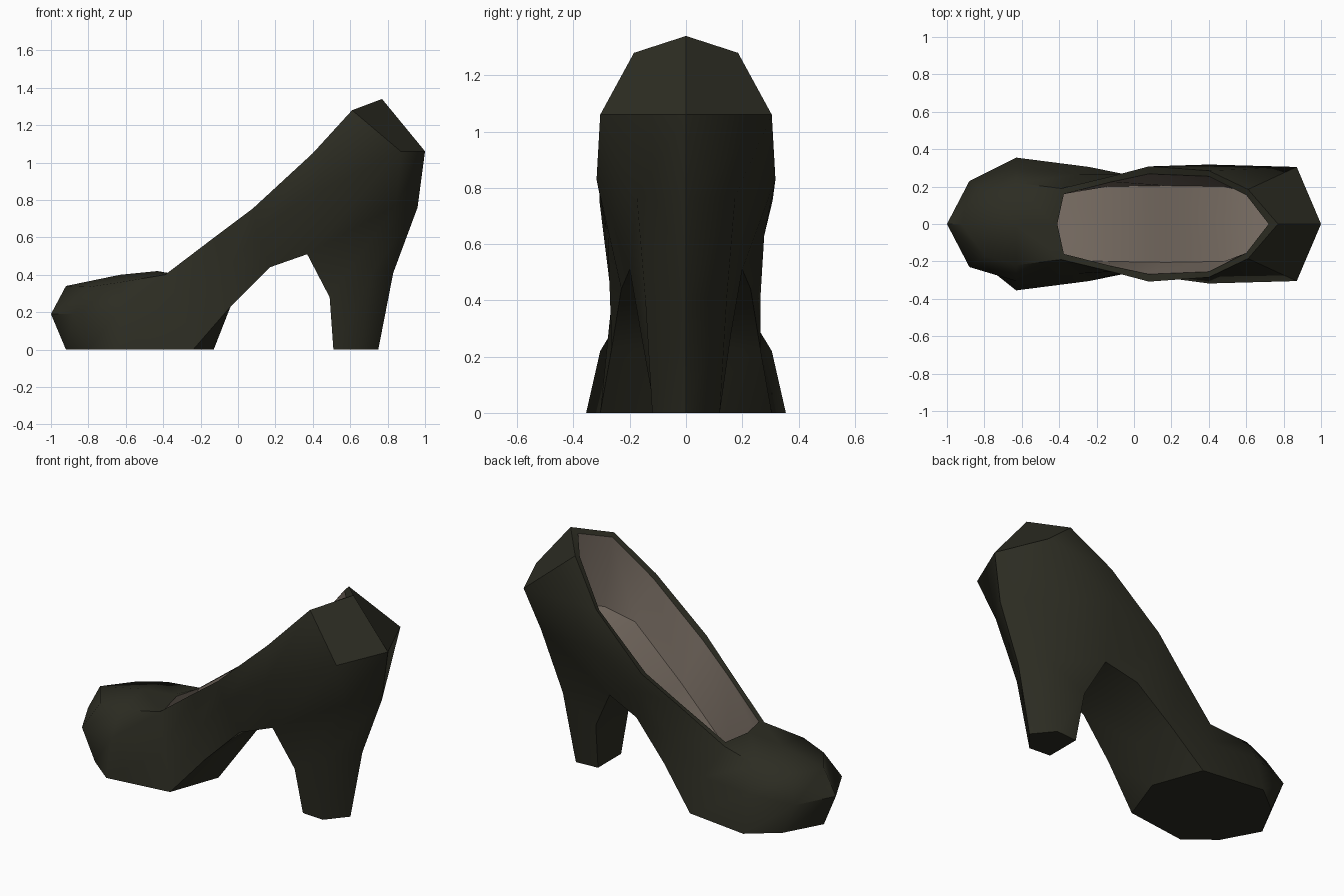
import bpy, bmesh

if "Cube" in bpy.data.objects:
    bpy.data.objects.remove(bpy.data.objects["Cube"])

# Flat colours
def material(name, rgb):
    m = bpy.data.materials.new(name)
    m.diffuse_color = (*rgb, 1)
    m.use_nodes = True
    m.node_tree.nodes["Principled BSDF"].inputs["Base Color"].default_value = m.diffuse_color
    return m

# Half profiles run from toe centre round the +y side to the back centre
TOP = [(-.92, 0, .34), (-.80, .17, .335), (-.63, .22, .36), (-.39, .19, .40), (-.12, .255, .605),
       (.08, .308, .755), (.40, .285, 1.05), (.61, .185, 1.28), (.77, 0, 1.34)]
MID = [(-1, 0, .19), (-.88, .23, .19), (-.63, .305, .22), (-.30, .265, .22), (-.08, .264, .40),
       (.10, .278, .63), (.40, .318, .83), (.87, .305, 1.06), (1, 0, 1.06)]
LOW = [(-.92, 0, 0), (-.80, .22, 0), (-.63, .355, 0), (-.24, .305, 0), (-.04, .264, .23),
       (.17, .23, .44), (.37, .20, .51), (.845, .175, .77), (.96, 0, .76)]
# Heel rows: front edge, back side edge, back centre
HEEL_MID = [(.49, .16, .28), (.72, .145, .41), (.83, 0, .41)]
HEEL_END = [(.51, .11, 0), (.65, .12, 0), (.75, 0, 0)]
# Opening: inner rim and insole outline
RIM = [(-.41, 0, .415), (-.375, .16, .41), (-.12, .225, .60), (.08, .268, .745),
       (.40, .255, 1.035), (.60, .155, 1.265), (.72, 0, 1.315)]
FLOOR = [(-.55, 0, .08), (-.48, .19, .08), (-.14, .20, .16), (.17, .205, .475),
         (.48, .20, .77), (.66, .16, .83), (.80, 0, .86)]
VAMP, THROAT, ARCH = (-.63, 0, .40), (-.43, 0, .42), (-.13, 0, 0)

bm = bmesh.new()
cache = {}

def vert(p):
    key = tuple(round(c, 4) for c in p)
    if key not in cache:
        cache[key] = bm.verts.new(key)
    return cache[key]

def face(pts, mat=0):
    # add a face and its mirror image
    for s in (1, -1):
        vs = list(dict.fromkeys(vert((x, s * y if y else 0.0, z)) for x, y, z in pts))
        if len(vs) > 2:
            f = bm.faces.new(vs if s == 1 else vs[::-1])
            f.material_index = mat

def strip(a, b, mat=0):
    for i in range(len(a) - 1):
        face([a[i], a[i + 1], b[i + 1], b[i]], mat)

def centre(row):
    return [(x, 0, z) for x, y, z in row]

# Outer side walls and heel walls
strip(TOP, MID)
strip(MID, LOW)
strip(LOW[6:], HEEL_MID)
strip(HEEL_MID, HEEL_END)

# Toe top
face([TOP[0], TOP[1], VAMP])
face([TOP[1], TOP[2], VAMP])
face([TOP[2], TOP[3], THROAT, VAMP])

# Sole, arch underside, heel breast and heel tip
face(LOW[:4] + [ARCH])
face([LOW[3], LOW[4], ARCH])
face([ARCH, LOW[4], (LOW[4][0], 0, LOW[4][2])])
under = LOW[4:7] + [HEEL_MID[0], HEEL_END[0]]
strip(under, centre(under))
face(HEEL_END + centre(HEEL_END[:1]))

# Rim edge, then lining walls and insole
strip([THROAT] + TOP[3:], RIM)
strip(RIM, FLOOR, 1)
strip(FLOOR, centre(FLOOR), 1)

bmesh.ops.recalc_face_normals(bm, faces=bm.faces[:])
me = bpy.data.meshes.new("heeled_shoe")
bm.to_mesh(me)
bm.free()
shoe = bpy.data.objects.new("heeled_shoe", me)
bpy.context.collection.objects.link(shoe)
me.materials.append(material("black_leather", (.025, .025, .016)))
me.materials.append(material("taupe_lining", (.20, .162, .132)))

# Soft shading with the hard edges kept
bpy.context.view_layer.objects.active = shoe
shoe.select_set(True)
bpy.ops.object.shade_smooth_by_angle(angle=0.87)
